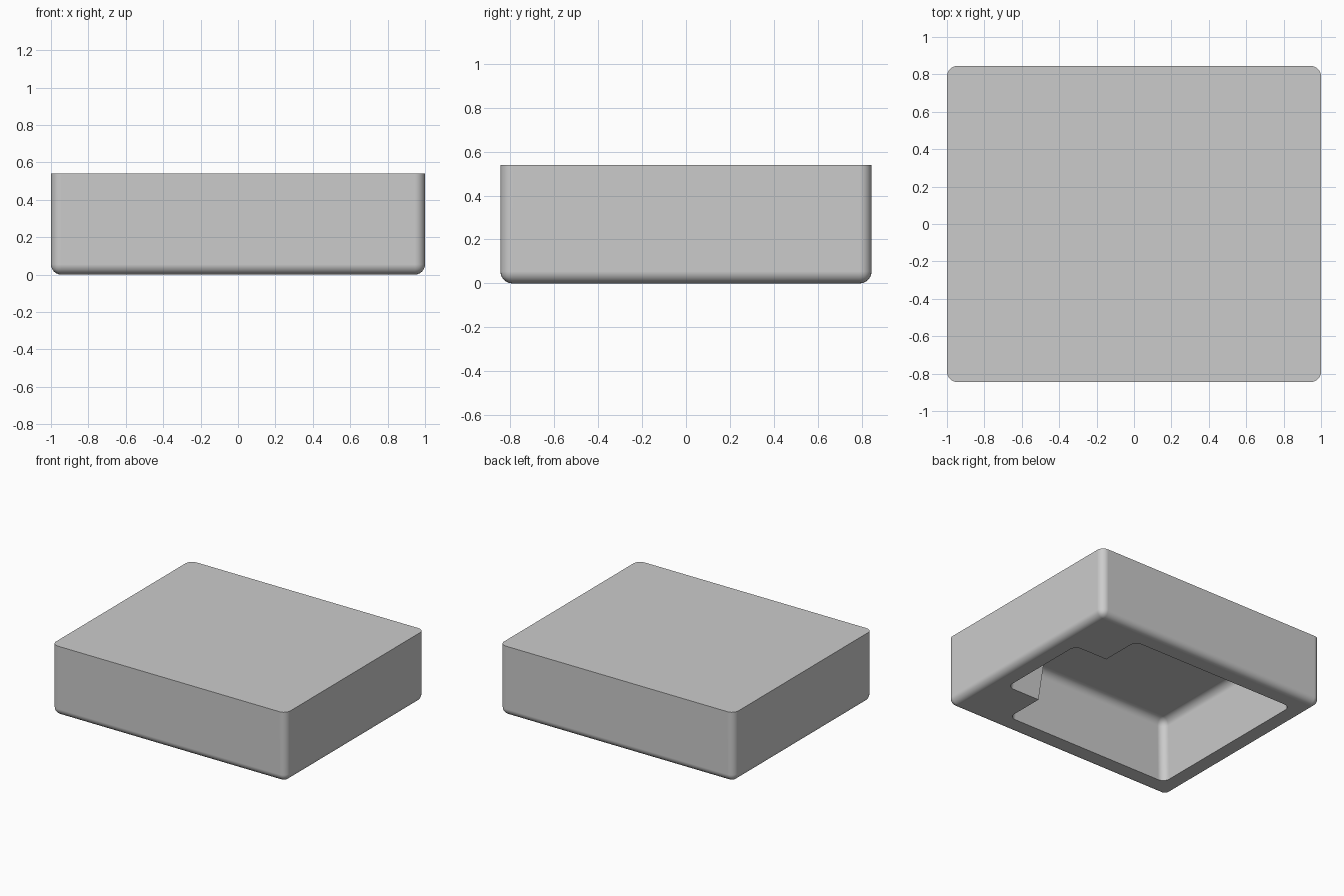
import bpy
import bmesh

if "Cube" in bpy.data.objects:
    bpy.data.objects.remove(bpy.data.objects["Cube"], do_unlink=True)

HEIGHT = 0.54
DEPTH = 0.46      # pocket depth
DRAFT = 0.09      # pocket wall slope
FILLET = 0.055

grey = bpy.data.materials.new("grey")
grey.use_nodes = True
grey.diffuse_color = (0.6, 0.6, 0.6, 1)
grey.node_tree.nodes["Principled BSDF"].inputs["Base Color"].default_value = (0.6, 0.6, 0.6, 1)


def mirrored(half):
    """Close a half outline by mirroring it across y = 0."""
    return half + [(x, -y) for x, y in reversed(half)]


def block(name, low, high, z_low, z_high, round_bottom, sharp=()):
    """Prism between two outlines, with rounded uprights and one rounded rim."""
    bm = bmesh.new()
    a = [bm.verts.new((x, y, z_low)) for x, y in low]
    b = [bm.verts.new((x, y, z_high)) for x, y in high]
    n = len(a)
    bm.faces.new(a)
    bm.faces.new(b)
    for i in range(n):
        j = (i + 1) % n
        bm.faces.new((a[i], a[j], b[j], b[i]))
    bmesh.ops.recalc_face_normals(bm, faces=bm.faces)
    rim = a if round_bottom else b
    edges = [bm.edges.get((a[i], b[i])) for i in range(n) if i not in sharp]
    edges += [bm.edges.get((rim[i], rim[(i + 1) % n])) for i in range(n)]
    bmesh.ops.bevel(bm, geom=edges, offset=FILLET, offset_type='OFFSET',
                    segments=6, profile=0.5, affect='EDGES', clamp_overlap=True)
    bmesh.ops.recalc_face_normals(bm, faces=bm.faces)
    mesh = bpy.data.meshes.new(name)
    bm.to_mesh(mesh)
    bm.free()
    mesh.materials.append(grey)
    obj = bpy.data.objects.new(name, mesh)
    bpy.context.collection.objects.link(obj)
    return obj


def pocket_outline(z):
    """Stepped pocket outline, narrowing with height."""
    t = z * DRAFT
    return mirrored([(-0.855 + t, 0.69 - t), (0.565 - t, 0.69 - t),
                     (0.565 - t, 0.37 - t), (0.85 - t, 0.37 - t)])


# Outer shell: flat sharp top, rounded uprights and lower rim
shell = mirrored([(-1, 0.845), (1, 0.845)])
body = block("housing", shell, shell, 0, HEIGHT, True)

# Stepped pocket cut from below; the two inward corners stay sharp
cutter = block("pocket_cutter", pocket_outline(-0.1), pocket_outline(DEPTH),
               -0.1, DEPTH, False, sharp=(2, 5))
cutter.hide_render = True

cut = body.modifiers.new("pocket", 'BOOLEAN')
cut.operation = 'DIFFERENCE'
cut.solver = 'EXACT'
cut.object = cutter

bpy.ops.object.select_all(action='DESELECT')
body.select_set(True)
bpy.context.view_layer.objects.active = body
bpy.ops.object.modifier_apply(modifier=cut.name)
bpy.data.objects.remove(cutter, do_unlink=True)

# Smooth fillets, crisp rims
bpy.ops.object.shade_smooth_by_angle(angle=0.6)
weighted = body.modifiers.new("weighted_normals", 'WEIGHTED_NORMAL')
weighted.keep_sharp = True
